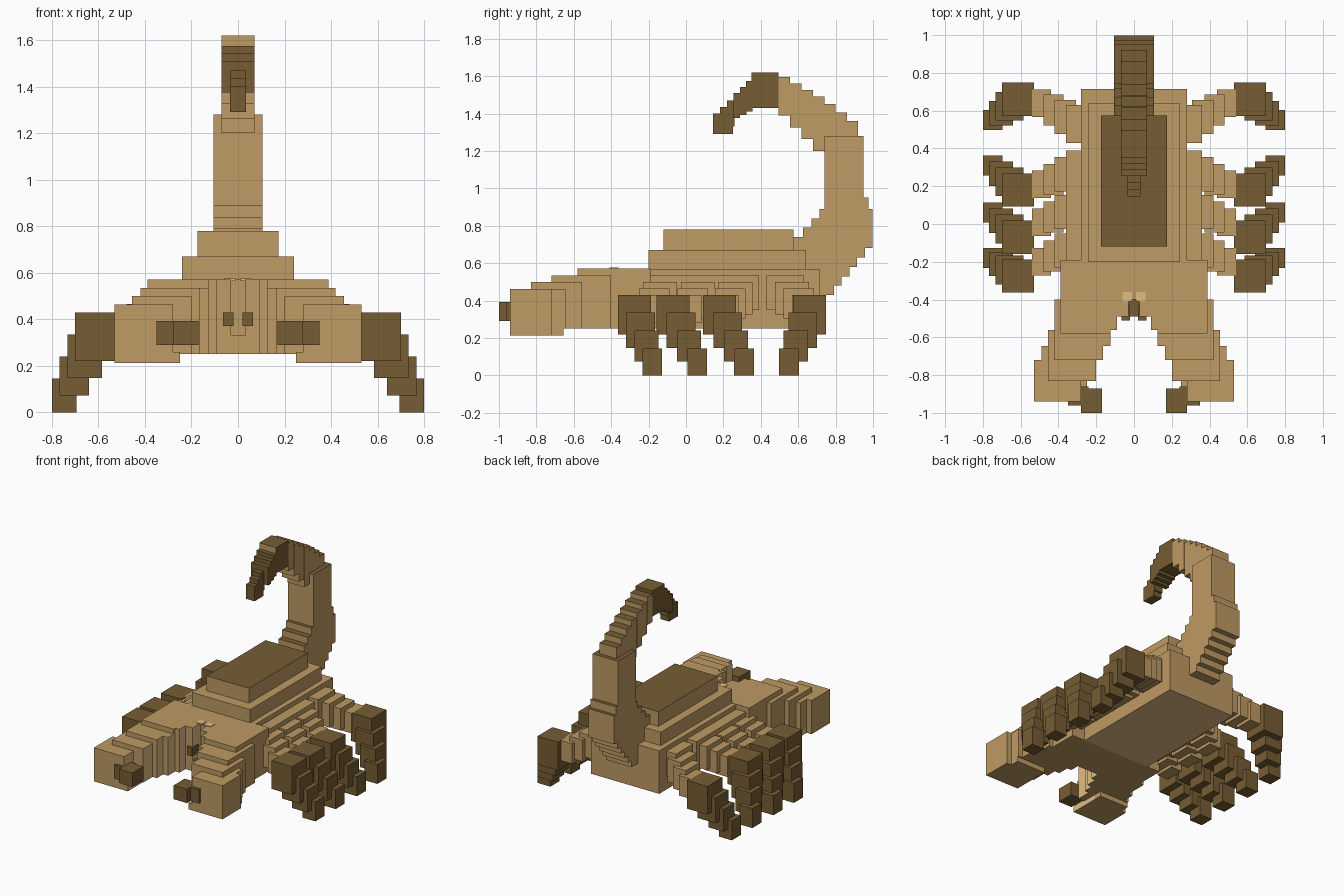
import bpy
import bmesh
from mathutils import Vector

default_cube = bpy.data.objects.get("Cube")
if default_cube:
    bpy.data.objects.remove(default_cube, do_unlink=True)


def make_material(name, colour):
    mat = bpy.data.materials.new(name)
    mat.use_nodes = True
    mat.diffuse_color = (*colour, 1)
    mat.node_tree.nodes["Principled BSDF"].inputs["Base Color"].default_value = (*colour, 1)
    return mat


TAN = make_material("tan shell", (0.52, 0.325, 0.125))
DARK = make_material("dark brown shell", (0.18, 0.11, 0.034))
PALE = make_material("pale belly", (0.76, 0.51, 0.225))


def build(name, boxes, materials, rule=None, mirrored=False):
    """Join boxes (x0, x1, y0, y1, z0, z1) into one object, coloured by a face rule."""
    bm = bmesh.new()
    for box in boxes:
        for side in ((1, -1) if mirrored else (1,)):
            verts = bmesh.ops.create_cube(bm, size=1)["verts"]
            for v in verts:
                corner = [box[2 * a] if v.co[a] < 0 else box[2 * a + 1] for a in range(3)]
                corner[0] *= side
                v.co = Vector(corner)
    bmesh.ops.recalc_face_normals(bm, faces=bm.faces)
    for face in bm.faces:
        if rule:
            face.material_index = rule(face.normal, face.calc_center_median())
    mesh = bpy.data.meshes.new(name)
    bm.to_mesh(mesh)
    bm.free()
    for mat in materials:
        mesh.materials.append(mat)
    obj = bpy.data.objects.new(name, mesh)
    bpy.context.collection.objects.link(obj)


def steps(first, last, count):
    """A staircase of boxes blending from the first box to the last."""
    return [tuple(a + (b - a) * i / (count - 1) for a, b in zip(first, last))
            for i in range(count)]


def wide(half, y0, y1, z0, z1):
    """A box centred on the x axis."""
    return (-half, half, y0, y1, z0, z1)


# Colour rules: second material on tops, undersides or inward sides
def dark_top(normal, centre):
    return 1 if normal.z > 0.5 else 0


def pale_underside(normal, centre):
    return 1 if normal.z < -0.5 else 0


def pale_inner_side(normal, centre):
    return 1 if normal.x * centre.x < -0.01 else 0


# Body and layered back
build("body", [wide(0.28, -0.19, 0.715, 0.25, 0.57)], [TAN, PALE], pale_underside)
build("upper_body", [wide(0.24, -0.2, 0.64, 0.56, 0.67)], [TAN])
build("back_plate", [wide(0.175, -0.12, 0.575, 0.66, 0.78)], [TAN, DARK], dark_top)

# Head and pincers: slices along y, capped by terraced layers
slices = [  # front, back, inner x, outer x
    (-0.94, -0.83, 0.28, 0.53),
    (-0.83, -0.72, 0.2, 0.53),
    (-0.72, -0.645, 0.165, 0.49),
    (-0.645, -0.56, 0.125, 0.455),
    (-0.56, -0.49, 0.09, 0.42),
    (-0.49, -0.4, 0.03, 0.42),
    (-0.4, -0.19, 0, 0.388),
]
layers = [  # top, outer limit, front limit
    (0.463, 0.53, -0.94),
    (0.5, 0.455, -0.83),
    (0.535, 0.42, -0.72),
    (0.572, 0.388, -0.58),
]
pincers = []
for front, back, inner, outer in slices:
    floor = 0.25
    for top, limit, front_limit in layers:
        if front_limit < back:
            pincers.append((inner, min(outer, limit), max(front, front_limit), back, floor, top))
        floor = top
pincers.append((0.25, 0.53, -0.94, -0.72, 0.213, 0.26))
pincers.append((0.25, 0.49, -0.72, -0.655, 0.213, 0.26))
build("head_and_pincers", pincers, [TAN, PALE], pale_inner_side, mirrored=True)
build("pincer_tips", [(0.24, 0.35, -0.96, -0.86, 0.29, 0.393),
                      (0.17, 0.28, -1, -0.87, 0.29, 0.393)], [DARK], mirrored=True)
build("mouth", [wide(0.03, -0.49, -0.39, 0.25, 0.33)], [TAN, DARK], dark_top)
build("mandibles", [(0.02, 0.065, -0.51, -0.43, 0.37, 0.43)], [DARK], mirrored=True)
build("eyes", [(0.01, 0.06, -0.41, -0.36, 0.565, 0.576)], [PALE], mirrored=True)

# Legs: y centres of the root, knee, dark shin and foot
legs = {
    "front_legs": (-0.11, -0.2, -0.275, -0.18),
    "second_legs": (0.09, 0.01, -0.07, 0.06),
    "third_legs": (0.29, 0.21, 0.18, 0.31),
    "back_legs": (0.53, 0.64, 0.66, 0.55),
}
for name, (root, knee, shin, foot) in legs.items():
    thigh = steps((0.24, 0.36, root - 0.1, root + 0.1, 0.35, 0.535),
                  (0.44, 0.54, knee - 0.073, knee + 0.073, 0.28, 0.43), 4)
    build(name + "_upper", thigh, [TAN], mirrored=True)
    lower = steps((0.53, 0.7, shin - 0.088, shin + 0.088, 0.22, 0.43),
                  (0.695, 0.8, foot - 0.053, foot + 0.053, 0, 0.145), 4)
    build(name + "_lower", lower, [DARK], mirrored=True)


# Tail: sloping root, upright column, arch
def tail_colour(normal, centre):
    return 1 if normal.z > 0.5 and centre.y > 0.74 else 0


tail = steps(wide(0.105, 0.5, 0.79, 0.43, 0.5), wide(0.105, 0.56, 0.998, 0.68, 0.74), 6)
tail += steps(wide(0.105, 0.58, 0.998, 0.69, 0.74), wide(0.105, 0.715, 0.998, 0.84, 0.89), 4)
tail.append(wide(0.105, 0.74, 0.975, 0.88, 0.95))
tail.append(wide(0.105, 0.74, 0.95, 0.95, 1.28))
build("tail", tail, [TAN, DARK], tail_colour)

arch = steps(wide(0.07, 0.86, 0.92, 1.19, 1.36), wide(0.07, 0.74, 0.8, 1.19, 1.45), 3)
arch += steps(wide(0.07, 0.68, 0.74, 1.2, 1.49), wide(0.07, 0.495, 0.555, 1.39, 1.595), 4)
build("tail_arch", arch, [TAN, DARK], dark_top)


# Stinger with a tan brow on its front face
def stinger_colour(normal, centre):
    return 1 if normal.y < -0.5 and centre.z > 1.58 else 0


stinger = [wide(0.07, 0.35, 0.495, 1.43, 1.575), wide(0.07, 0.35, 0.495, 1.575, 1.62)]
stinger += steps(wide(0.07, 0.32, 0.355, 1.41, 1.575), wide(0.07, 0.255, 0.29, 1.375, 1.51), 3)
stinger += steps(wide(0.035, 0.22, 0.26, 1.33, 1.47), wide(0.035, 0.145, 0.185, 1.29, 1.4), 3)
stinger.append(wide(0.035, 0.145, 0.25, 1.29, 1.37))
build("stinger", stinger, [DARK, TAN], stinger_colour)
